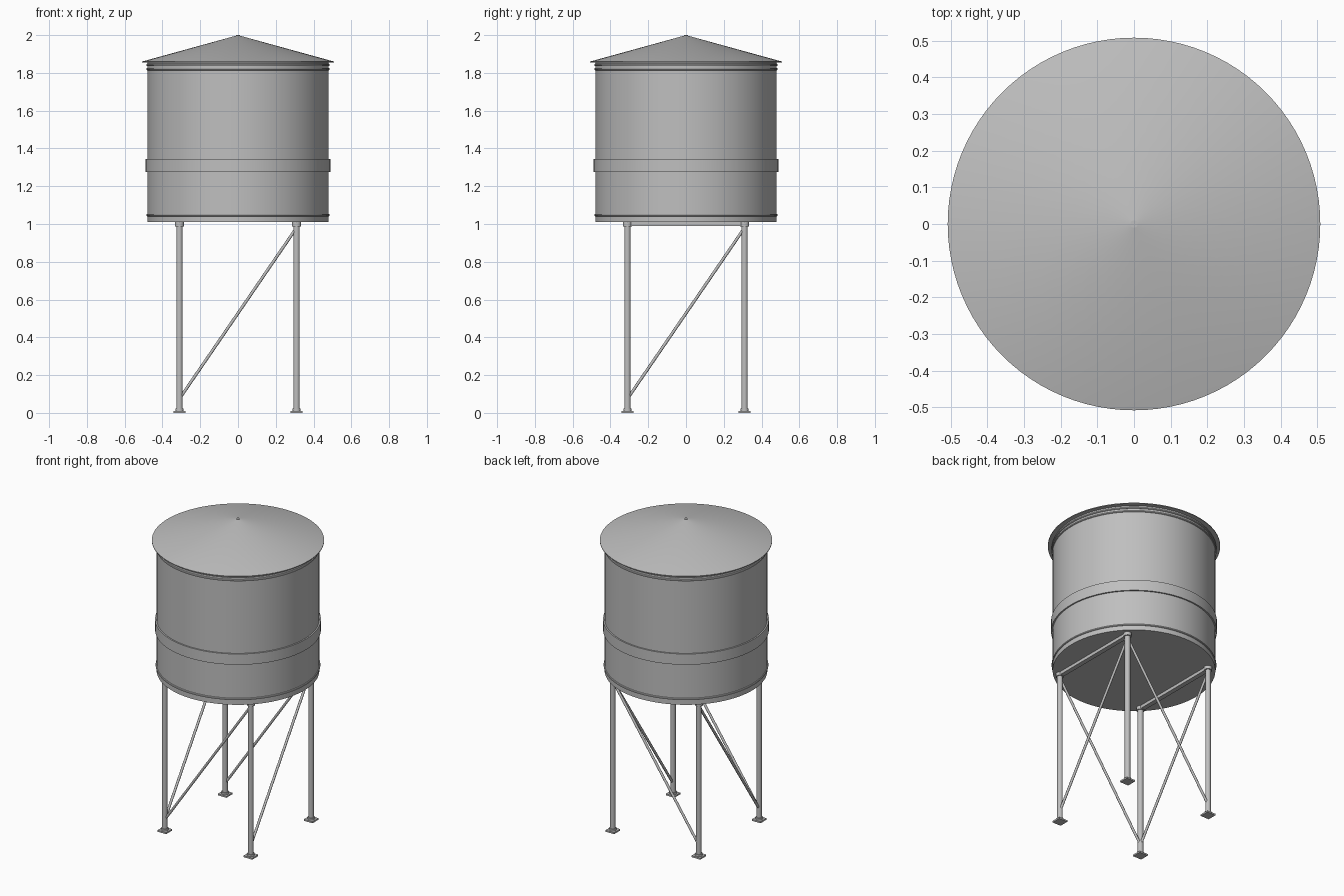
import bpy, math
from mathutils import Vector

cube = bpy.data.objects.get("Cube")
if cube:
    bpy.data.objects.remove(cube)

steel = bpy.data.materials.new("galvanised_grey")
steel.use_nodes = True
GREY = (0.52, 0.52, 0.52, 1)
steel.diffuse_color = GREY
steel.node_tree.nodes["Principled BSDF"].inputs["Base Color"].default_value = GREY


def finish(name, smooth=True):
    ob = bpy.context.object
    ob.name = name
    ob.data.materials.append(steel)
    if smooth:
        bpy.ops.object.shade_smooth_by_angle(angle=math.radians(35))
    return ob


def cylinder(name, x, y, z0, z1, r, sides=24, top=None):
    bpy.ops.mesh.primitive_cone_add(vertices=sides, radius1=r, radius2=r if top is None else top,
                                    depth=z1 - z0, location=(x, y, (z0 + z1) / 2))
    return finish(name)


def rod(name, a, b, r):
    a, b = Vector(a), Vector(b)
    d = b - a
    bpy.ops.mesh.primitive_cylinder_add(vertices=12, radius=r, depth=d.length, location=(a + b) / 2,
                                        rotation=d.to_track_quat('Z', 'Y').to_euler())
    return finish(name)


def box(name, loc, size):
    bpy.ops.mesh.primitive_cube_add(size=1, location=loc)
    bpy.context.object.scale = size
    return finish(name, False)


def hoop(name, z, r, thick):
    bpy.ops.mesh.primitive_torus_add(major_radius=r, minor_radius=thick, major_segments=96,
                                     minor_segments=8, location=(0, 0, z))
    return finish(name)


# Tank body, reinforcing band and hoops
cylinder("tank_wall", 0, 0, 1.01, 1.855, 0.48, 96)
cylinder("middle_band", 0, 0, 1.275, 1.345, 0.489, 96)
for name, z in (("bottom_hoop", 1.047), ("upper_hoop", 1.82), ("top_hoop", 1.842)):
    hoop(name, z, 0.479, 0.007)

# Conical roof with thin eave and peak cap
cylinder("roof_eave", 0, 0, 1.855, 1.86, 0.508, 96)
cylinder("roof_cone", 0, 0, 1.86, 1.997, 0.508, 96, 0.01)
cylinder("roof_peak_cap", 0, 0, 1.992, 2.0, 0.01, 16)

# Legs with caps, collars and foot plates
L = 0.31
for sx, xn in ((-1, "right"), (1, "left")):
    for sy, yn in ((-1, "front"), (1, "back")):
        x, y, tag = sx * L, sy * L, yn + "_" + xn
        cylinder("leg_" + tag, x, y, 0.0, 1.0, 0.0165)
        cylinder("leg_cap_" + tag, x, y, 0.988, 1.012, 0.024)
        cylinder("foot_collar_" + tag, x, y, 0.008, 0.022, 0.022)
        box("foot_plate_" + tag, (x, y, 0.005), (0.062, 0.062, 0.01))

    # Beam under the tank, running front to back
    box("beam_" + xn, (sx * L, 0, 1.0), (0.03, 2 * L, 0.02))

# Diagonal braces, one on each side
LOW, HIGH = 0.075, 0.98
for s, xn, yn in ((-1, "right", "front"), (1, "left", "back")):
    rod("brace_" + yn, (-L, s * L, LOW), (L, s * L, HIGH), 0.008)
    rod("brace_" + xn, (s * L, -L, LOW), (s * L, L, HIGH), 0.008)
